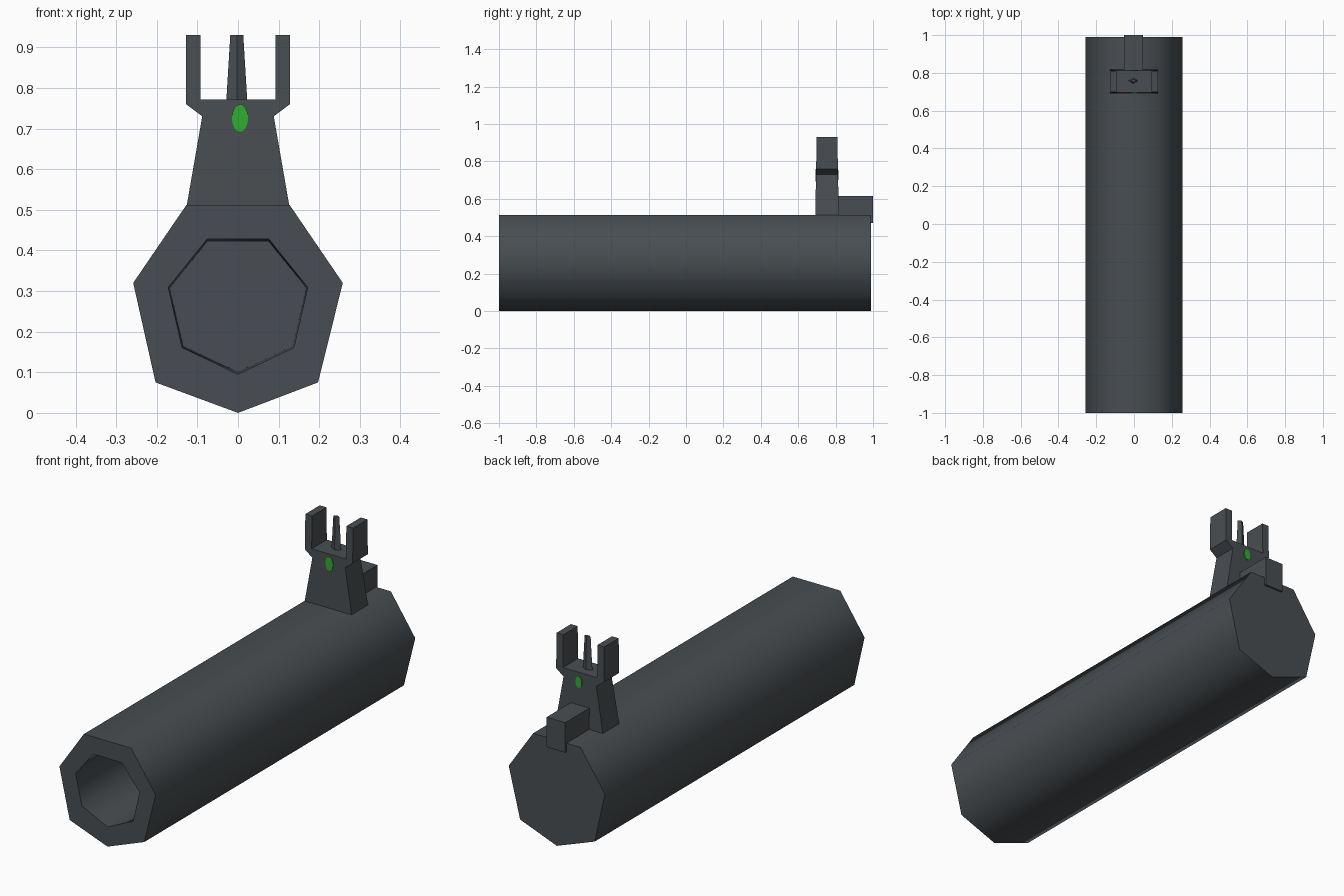
import bpy, bmesh, math

if "Cube" in bpy.data.objects:
    bpy.data.objects.remove(bpy.data.objects["Cube"])


def material(name, color):
    m = bpy.data.materials.new(name)
    m.diffuse_color = (*color, 1)
    m.use_nodes = True
    m.node_tree.nodes["Principled BSDF"].inputs["Base Color"].default_value = m.diffuse_color
    return m


METAL = material("dark gunmetal", (0.066, 0.076, 0.084))
GREEN = material("green dot", (0.03, 0.42, 0.03))


def loft(name, rings, mat, smooth=None):
    """Skin a list of equal-length point rings and cap both ends."""
    bm = bmesh.new()
    loops = [[bm.verts.new(p) for p in ring] for ring in rings]
    n = len(loops[0])
    for a, b in zip(loops, loops[1:]):
        for i in range(n):
            j = (i + 1) % n
            bm.faces.new((a[i], a[j], b[j], b[i]))
    bm.faces.new(loops[0])
    bm.faces.new(loops[-1])
    bmesh.ops.recalc_face_normals(bm, faces=bm.faces)
    mesh = bpy.data.meshes.new(name)
    bm.to_mesh(mesh)
    bm.free()
    mesh.materials.append(mat)
    obj = bpy.data.objects.new(name, mesh)
    bpy.context.collection.objects.link(obj)
    if smooth:
        bpy.ops.object.select_all(action='DESELECT')
        obj.select_set(True)
        bpy.context.view_layer.objects.active = obj
        bpy.ops.object.shade_smooth_by_angle(angle=math.radians(smooth))
    return obj


def at_y(profile, y):
    return [(x, y, z) for x, z in profile]


def ellipse(cx, cz, rx, rz, n):
    # starts at the bottom point and runs counter-clockwise
    return [(cx + rx * math.sin(2 * math.pi * i / n),
             cz - rz * math.cos(2 * math.pi * i / n)) for i in range(n)]


# seven-sided barrel with a blind bore opening at the front
outer = [(0, 0), (0.197, 0.075), (0.258, 0.32), (0.127, 0.512),
         (-0.127, 0.512), (-0.258, 0.32), (-0.203, 0.075)]
bore = ellipse(0, 0.27, 0.176, 0.175, 7)
bore_end = ellipse(0, 0.27, 0.172, 0.169, 7)
loft("barrel", [at_y(outer, 0.99), at_y(outer, -1), at_y(bore, -1),
                at_y(bore_end, 0.0)], METAL, 60)

# front sight base with its two guard ears, slightly thinner towards the top
half = [(0.128, 0.50), (0.088, 0.73), (0.128, 0.76), (0.128, 0.93),
        (0.092, 0.93), (0.092, 0.772)]
sight = half + [(-x, z) for x, z in reversed(half)]
rings = []
for side in (-1, 1):
    rings.append([(x, 0.754 + side * (0.063 - 0.018 * (z - 0.5)), z)
                  for x, z in sight])
loft("front_sight", rings, METAL)

# tapered diamond-section sight post
post = []
for z, rx, ry in ((0.765, 0.026, 0.014), (0.93, 0.016, 0.009)):
    post.append([(-0.003 + rx, 0.758, z), (-0.003, 0.758 + ry, z),
                 (-0.003 - rx, 0.758, z), (-0.003, 0.758 - ry, z)])
loft("sight_post", post, METAL)

# block behind the sight, overhanging the closed barrel end
block = [(-0.052, 0.47), (0.048, 0.47), (0.048, 0.615), (-0.052, 0.615)]
loft("rear_block", [at_y(block, 0.80), at_y(block, 1.0)], METAL)

# green dots on the front and back of the sight base
for name, y, rx, rz in (("front_dot", 0.694, 0.02, 0.034),
                        ("back_dot", 0.814, 0.017, 0.027)):
    dot = ellipse(0.005, 0.726, rx, rz, 16)
    loft(name, [at_y(dot, y - 0.0025), at_y(dot, y + 0.0025)], GREEN)
